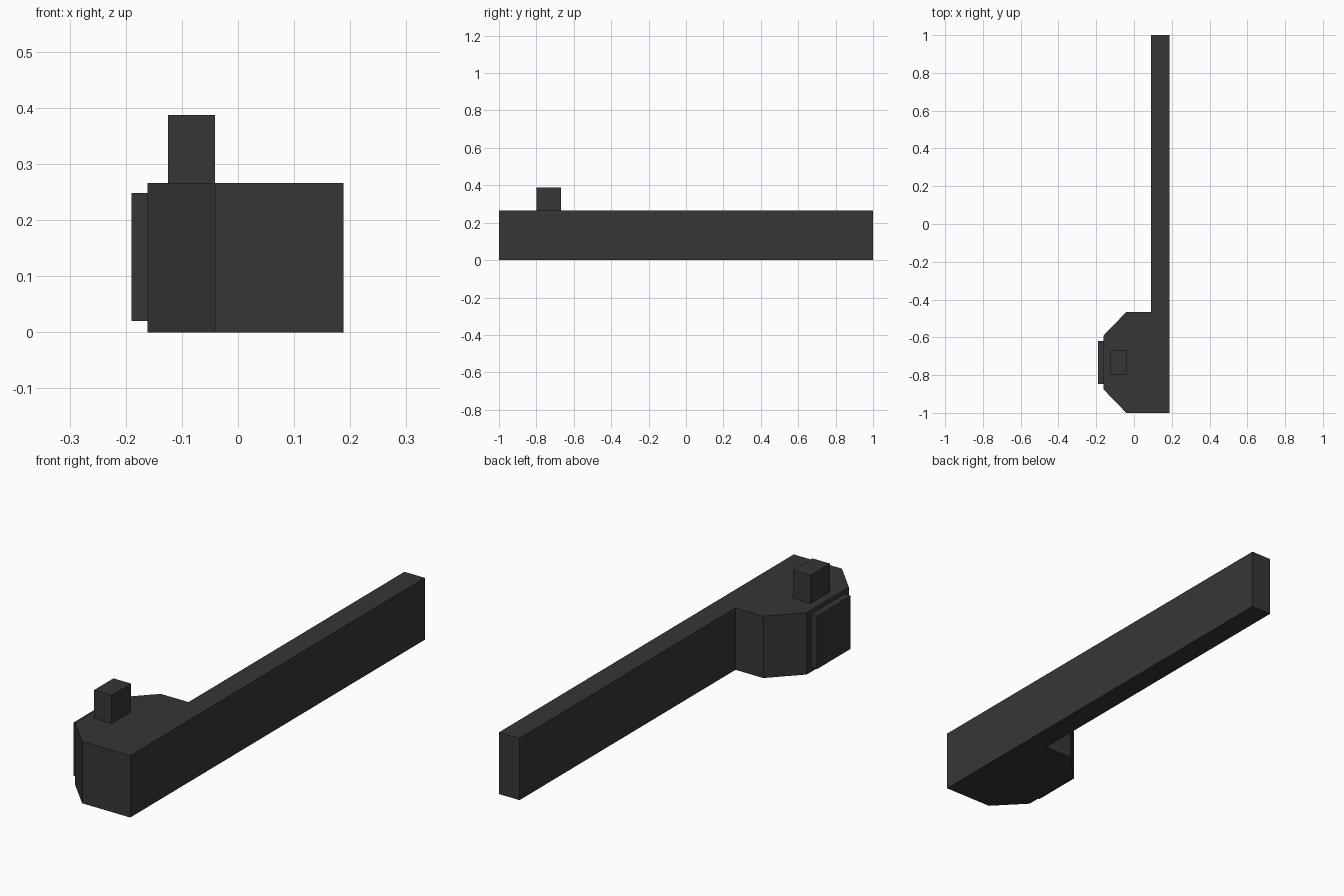
import bpy
import bmesh

cube = bpy.data.objects.get("Cube")
if cube:
    bpy.data.objects.remove(cube, do_unlink=True)

charcoal = bpy.data.materials.new("charcoal")
charcoal.use_nodes = True
color = (0.037, 0.037, 0.037, 1)
charcoal.diffuse_color = color
charcoal.node_tree.nodes["Principled BSDF"].inputs["Base Color"].default_value = color


def prism(name, outline, z0, z1):
    """Extrude a flat outline from z0 up to z1."""
    bm = bmesh.new()
    base = bm.faces.new([bm.verts.new((x, y, z0)) for x, y in outline])
    top = bmesh.ops.extrude_face_region(bm, geom=[base])["geom"]
    for v in top:
        if isinstance(v, bmesh.types.BMVert):
            v.co.z = z1
    bmesh.ops.recalc_face_normals(bm, faces=bm.faces)
    mesh = bpy.data.meshes.new(name)
    bm.to_mesh(mesh)
    bm.free()
    mesh.materials.append(charcoal)
    obj = bpy.data.objects.new(name, mesh)
    bpy.context.collection.objects.link(obj)
    return obj


def box(name, x0, x1, y0, y1, z0, z1):
    return prism(name, [(x0, y0), (x1, y0), (x1, y1), (x0, y1)], z0, z1)


HEIGHT = 0.266
MID = -0.733        # centre line of the head along y
OUTER = 0.188       # flat outer side
INNER = -0.161      # inner side of the head

# Long arm and chamfered head, as one solid
prism("arm_and_head", [
    (OUTER, -1), (OUTER, 1), (0.091, 1), (0.091, MID + 0.267),
    (-0.041, MID + 0.267), (INNER, MID + 0.143),
    (INNER, MID - 0.143), (-0.041, -1)], 0, HEIGHT)

# Thin pad on the inner side of the head
box("side_pad", -0.19, INNER, MID - 0.114, MID + 0.114, 0.02, 0.248)

# Peg on top of the head
box("top_peg", -0.125, -0.041, MID - 0.066, MID + 0.066, HEIGHT, 0.387)
